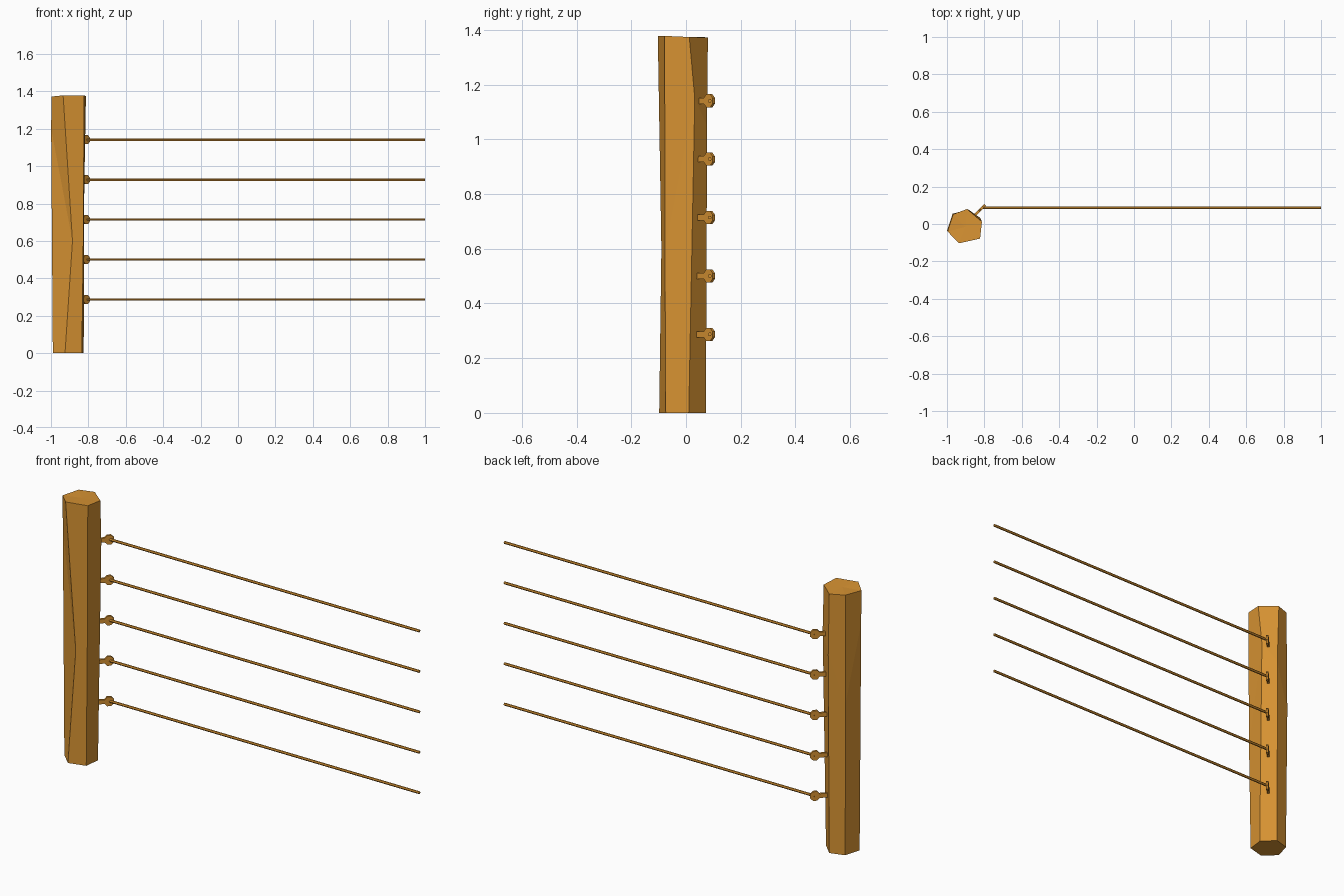
import bpy, bmesh
from math import pi, cos, sin
from mathutils import Matrix, Vector

cube = bpy.data.objects.get("Cube")
if cube:
    bpy.data.objects.remove(cube, do_unlink=True)

wood = bpy.data.materials.new("golden_wood")
wood.use_nodes = True
colour = (0.68, 0.29, 0.032, 1)
wood.diffuse_color = colour
wood.node_tree.nodes["Principled BSDF"].inputs["Base Color"].default_value = colour


def finish(name, bm):
    bmesh.ops.recalc_face_normals(bm, faces=bm.faces)
    mesh = bpy.data.meshes.new(name)
    bm.to_mesh(mesh)
    bm.free()
    mesh.materials.append(wood)
    obj = bpy.data.objects.new(name, mesh)
    bpy.context.collection.objects.link(obj)
    return obj


def loft(name, rings):
    """Skin a stack of equal rings and cap both ends."""
    bm = bmesh.new()
    rows = [[bm.verts.new(p) for p in ring] for ring in rings]
    for low, high in zip(rows, rows[1:]):
        for i in range(len(low)):
            j = (i + 1) % len(low)
            bm.faces.new((low[i], low[j], high[j], high[i]))
    bm.faces.new(rows[0])
    bmesh.ops.poke(bm, faces=[bm.faces.new(rows[-1])])
    return finish(name, bm)


# Rough six-sided post, each edge bending at its own height
foot = [(-.99, -.035), (-.925, -.098), (-.835, -.074),
        (-.825, .01), (-.888, .073), (-.965, .05)]
head = [(-.997, -.04), (-.935, -.103), (-.823, -.078),
        (-.813, .012), (-.893, .08), (-.967, .052)]
bends = [(-.999, -.035, 1.2), (-.885, -.09, .6), (-.827, -.077, .6),
         (-.821, .032, 1.15), (-.885, .077, 1.05), (-.97, .055, .8)]
heights = [1.372, 1.378, 1.378, 1.374, 1.372, 1.375]
loft("post", [[(x, y, 0) for x, y in foot], bends,
              [(x, y, z) for (x, y), z in zip(head, heights)]])

# Flat eye hooks set diagonally into the post, each holding one wire
for n in range(5):
    z = 0.287 + n * 0.2135
    eye = Vector((-0.813, 0.085, z))

    outline = [(-.065, .011), (-.065, -.011), (-.022, -.011)]
    outline += [(0.026 * cos(a), 0.026 * sin(a))
                for a in (k * pi / 4 - 5 * pi / 8 for k in range(6))]
    outline += [(-.022, .011)]
    place = Matrix.Translation(eye) @ Matrix.Rotation(pi / 4, 4, 'Z')
    loft(f"hook_{n + 1}", [[place @ Vector((u, t, v)) for u, v in outline]
                           for t in (-.006, .006)])

    loft(f"wire_{n + 1}", [[(x, .087 + .007 * cos(k * pi / 3),
                             z + .007 * sin(k * pi / 3)) for k in range(6)]
                           for x in (-.815, 1)])
